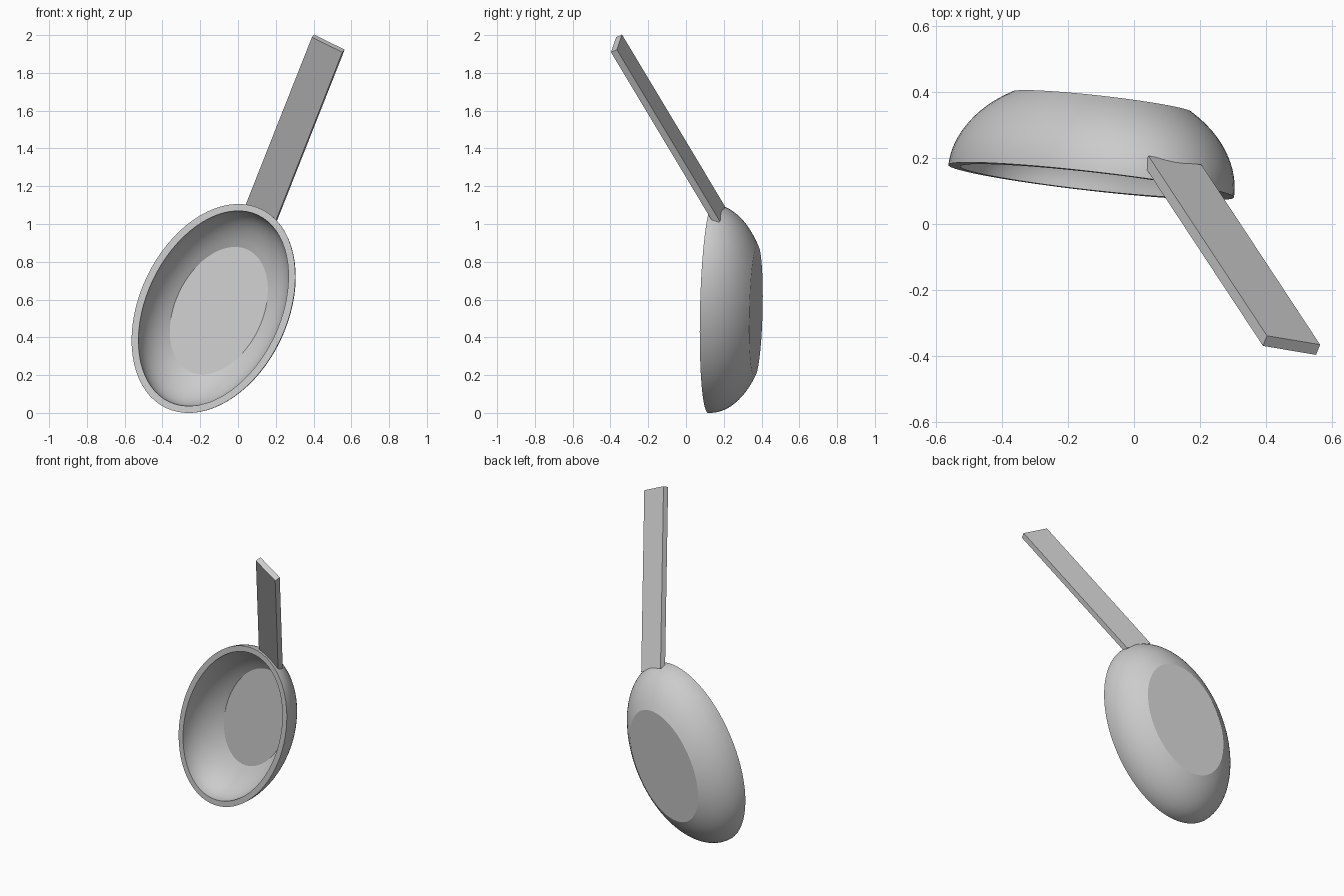
import bpy, bmesh
from math import sin, cos, pi, sqrt, radians
from mathutils import Vector, Matrix

if "Cube" in bpy.data.objects:
    bpy.data.objects.remove(bpy.data.objects["Cube"])


def frame(x, y, z, origin):
    m = Matrix((x, y, z)).transposed().to_4x4()
    m.translation = origin
    return m


def add_object(name, bm, matrix, smooth=None):
    bmesh.ops.recalc_face_normals(bm, faces=bm.faces)
    mesh = bpy.data.meshes.new(name)
    bm.to_mesh(mesh)
    bm.free()
    ob = bpy.data.objects.new(name, mesh)
    bpy.context.collection.objects.link(ob)
    ob.matrix_world = matrix
    if smooth:
        bpy.ops.object.select_all(action='DESELECT')
        ob.select_set(True)
        bpy.context.view_layer.objects.active = ob
        bpy.ops.object.shade_smooth_by_angle(angle=radians(smooth))
    return ob


# Oval bowl: two nested half ellipsoids, each cut off flat at the floor
SEG, STEPS = 72, 14


def shell_rings(a, b, c, floor):
    rings = []
    for i in range(STEPS + 1):
        h = floor * i / STEPS
        s = sqrt(1 - (h / c) ** 2)
        rings.append((a * s, b * s, h))
    return rings


outer = shell_rings(0.584, 0.395, 0.312, 0.243)
inner = shell_rings(0.547, 0.358, 0.280, 0.212)
bm = bmesh.new()
loops = [[bm.verts.new((b * cos(2 * pi * k / SEG), a * sin(2 * pi * k / SEG), h))
          for k in range(SEG)] for a, b, h in outer[::-1] + inner]
for lo, hi in zip(loops, loops[1:]):
    for k in range(SEG):
        n = (k + 1) % SEG
        bm.faces.new((lo[k], lo[n], hi[n], hi[k]))
bm.faces.new(loops[0])
bm.faces.new(loops[-1])
depth = Vector((0.135, 1, -0.056)).normalized()
long_axis = Vector((0.434, 0, 0.901))
long_axis = (long_axis - depth * long_axis.dot(depth)).normalized()
add_object("bowl", bm, frame(long_axis.cross(depth), long_axis, depth,
                             Vector((-0.13, 0.13, 0.553))), 20)

# Straight flat handle, its root buried in the bowl wall
length = 1.12
along = Vector((0.321, -0.487, 0.812)).normalized()
across = Vector((0.896, -0.165, -0.412))
across = (across - along * across.dot(along)).normalized()
bm = bmesh.new()
bmesh.ops.create_cube(bm, size=1)
bmesh.ops.scale(bm, vec=(0.182, 0.036, length), verts=bm.verts)
tip = Vector((0.478, -0.368, 1.956))
add_object("handle", bm, frame(across, along.cross(across), along,
                               tip - along * length / 2))
